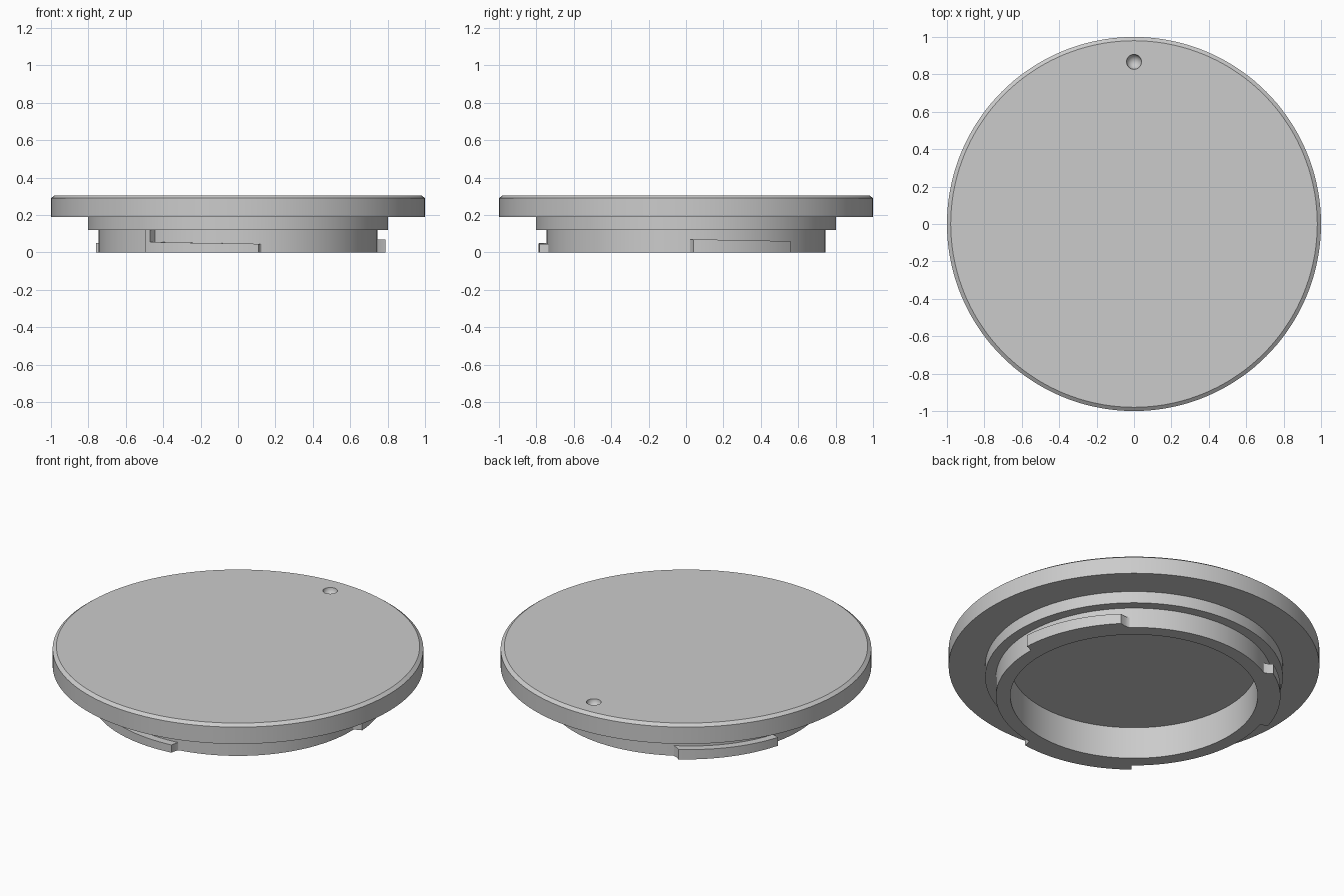
import bpy, bmesh, math

cube = bpy.data.objects.get("Cube")
if cube:
    bpy.data.objects.remove(cube, do_unlink=True)

grey = bpy.data.materials.new("satin_grey")
grey.use_nodes = True
grey.diffuse_color = (0.6, 0.6, 0.6, 1)
grey.node_tree.nodes["Principled BSDF"].inputs["Base Color"].default_value = (0.6, 0.6, 0.6, 1)

RING, LUG, SEGMENTS = 0.745, 0.79, 144


def finish(name, bm):
    bmesh.ops.recalc_face_normals(bm, faces=bm.faces)
    mesh = bpy.data.meshes.new(name)
    bm.to_mesh(mesh)
    bm.free()
    obj = bpy.data.objects.new(name, mesh)
    bpy.context.collection.objects.link(obj)
    mesh.materials.append(grey)
    return obj


def smooth(obj):
    bpy.ops.object.select_all(action='DESELECT')
    obj.select_set(True)
    bpy.context.view_layer.objects.active = obj
    bpy.ops.object.shade_smooth_by_angle(angle=math.radians(25))


def lathe(name, profile):
    bm = bmesh.new()
    verts = [bm.verts.new((r, 0, z)) for r, z in profile]
    edges = [bm.edges.new(pair) for pair in zip(verts, verts[1:])]
    bmesh.ops.spin(bm, geom=verts + edges, cent=(0, 0, 0), axis=(0, 0, 1),
                   angle=math.tau, steps=SEGMENTS)
    bmesh.ops.remove_doubles(bm, verts=bm.verts, dist=0.0001)
    return finish(name, bm)


def lug(name, start, end, z_start, z_end, taper_in, taper_out):
    """Curved bar on the ring, with optional eased ends and a sloping top."""
    stations = [(start + (end - start) * i / 16, LUG) for i in range(17)]
    for k in (1, 2, 3):
        eased = RING - 0.003 + (LUG - RING) * (1 - k / 3) ** 2
        if taper_in:
            stations.insert(0, (start - taper_in * k / 3, eased))
        if taper_out:
            stations.append((end + taper_out * k / 3, eased))
    bm = bmesh.new()
    rows = []
    for angle, radius in stations:
        a = math.radians(angle)
        t = min(max((angle - start) / (end - start), 0), 1)
        top = z_start + (z_end - z_start) * t
        rows.append([bm.verts.new((r * math.cos(a), r * math.sin(a), z))
                     for r, z in ((0.72, 0), (radius, 0), (radius, top), (0.72, top))])
    for a, b in zip(rows, rows[1:]):
        for i in range(4):
            j = (i + 1) % 4
            bm.faces.new((a[i], a[j], b[j], b[i]))
    bm.faces.new(rows[0])
    bm.faces.new(rows[-1])
    smooth(finish(name, bm))


# Stepped cap: recessed underside, mounting ring, shoulder, chamfered plate
cap = lathe("cap_body", [
    (0, 0.19), (0.667, 0.19), (0.667, 0), (RING, 0), (RING, 0.12), (0.803, 0.12),
    (0.803, 0.19), (1, 0.19), (1, 0.29), (0.98, 0.305), (0, 0.305)])

# Alignment dimple in the top
bm = bmesh.new()
bmesh.ops.create_uvsphere(bm, u_segments=32, v_segments=16, radius=0.04)
bmesh.ops.translate(bm, verts=bm.verts, vec=(0, 0.867, 0.306))
cutter = finish("dimple_cutter", bm)
cutter.hide_render = True
cut = cap.modifiers.new("dimple", 'BOOLEAN')
cut.operation = 'DIFFERENCE'
cut.solver = 'EXACT'
cut.object = cutter
bpy.context.view_layer.objects.active = cap
bpy.ops.object.modifier_apply(modifier=cut.name)
bpy.data.objects.remove(cutter, do_unlink=True)
smooth(cap)

# Three bayonet lugs and the stop post on the front one
lug("left_lug", 3, 45, 0.07, 0.06, 2, 4)
lug("right_lug", 122, 164, 0.06, 0.05, 3, 0)
lug("front_lug", 231, 278, 0.056, 0.046, 0, 2)
lug("stop_post", 231, 233.5, 0.12, 0.12, 0, 0)
